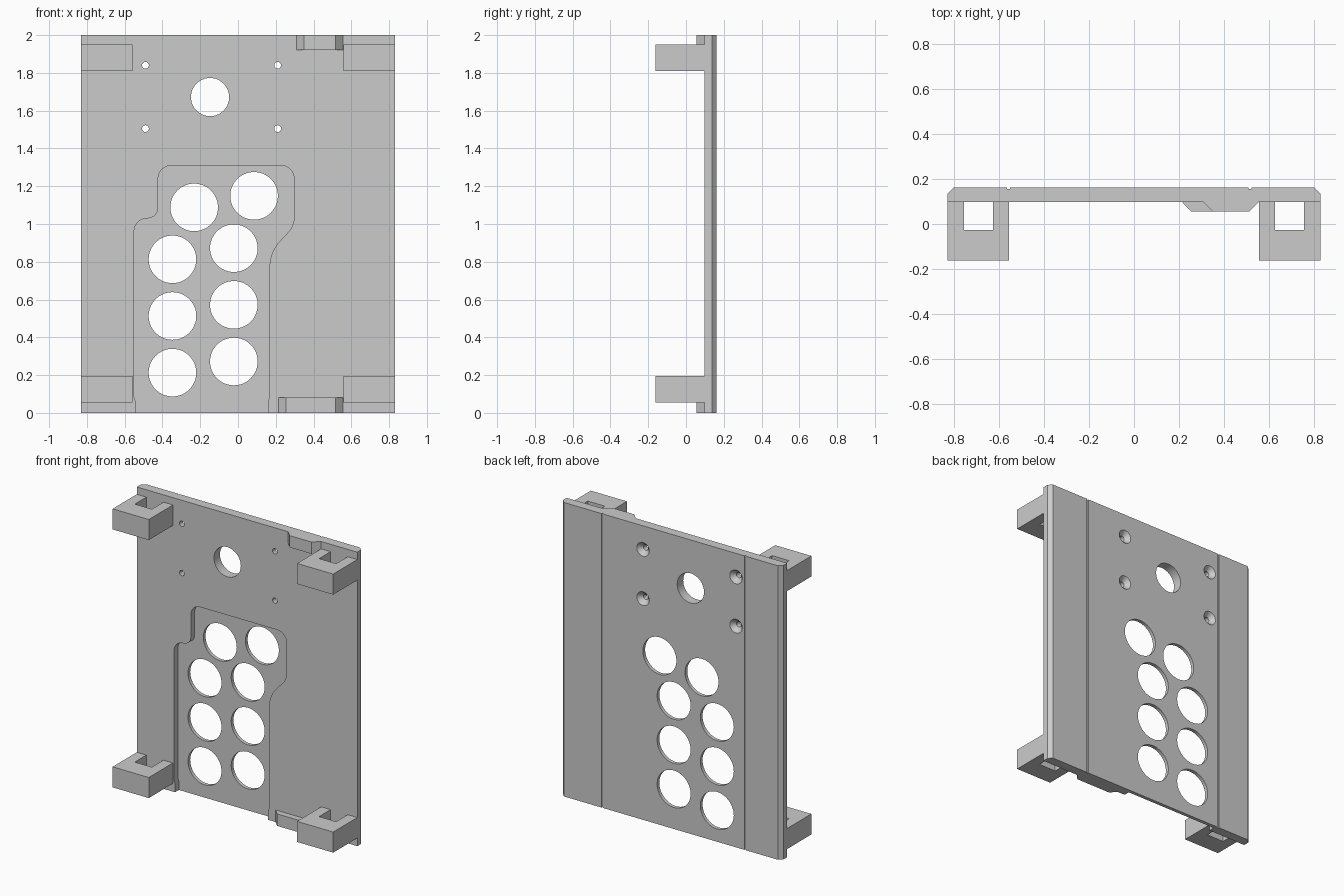
import bpy, bmesh, math
from mathutils import Vector

if "Cube" in bpy.data.objects:
    bpy.data.objects.remove(bpy.data.objects["Cube"], do_unlink=True)

SHADE = (0.6, 0.6, 0.6, 1)
grey = bpy.data.materials.new("light_grey")
grey.use_nodes = True
grey.diffuse_color = SHADE
grey.node_tree.nodes["Principled BSDF"].inputs["Base Color"].default_value = SHADE

FRONT, FLOOR, BACK = 0.097, 0.138, 0.162
HALF_W, HEIGHT = 0.83, 2.0


def make_object(name, bm):
    bmesh.ops.remove_doubles(bm, verts=bm.verts, dist=1e-5)
    bmesh.ops.recalc_face_normals(bm, faces=bm.faces)
    mesh = bpy.data.meshes.new(name)
    bm.to_mesh(mesh)
    bm.free()
    mesh.materials.append(grey)
    obj = bpy.data.objects.new(name, mesh)
    bpy.context.collection.objects.link(obj)
    return obj


def add_face(bm, points):
    bm.faces.new([bm.verts.new(p) for p in points])


def add_wall(bm, a, b, closed=True):
    """Strip of quads joining two matching rows of points."""
    for i in range(len(a) if closed else len(a) - 1):
        j = (i + 1) % len(a)
        add_face(bm, (a[i], a[j], b[j], b[i]))


def add_sheet(bm, y, loops):
    """Flat sheet at depth y: the first loop is the border, the rest are holes."""
    edges = []
    for loop in loops:
        verts = [bm.verts.new((x, y, z)) for x, z in loop]
        edges += [bm.edges.new((verts[i - 1], verts[i])) for i in range(len(verts))]
    bmesh.ops.triangle_fill(bm, edges=edges, use_beauty=True, normal=(0, -1, 0))


def prism(name, outline, z0, z1):
    bm = bmesh.new()
    low = [(x, y, z0) for x, y in outline]
    high = [(x, y, z1) for x, y in outline]
    add_face(bm, low)
    add_face(bm, high)
    add_wall(bm, low, high)
    return make_object(name, bm)


def at_depth(loop, y):
    return [(x, y, z) for x, z in loop]


def circle(x, z, r, sides):
    angles = [2 * math.pi * i / sides for i in range(sides)]
    return [(x + r * math.cos(t), z + r * math.sin(t)) for t in angles]


def rounded(corners, steps=8):
    """Path with each (x, z, radius) corner turned into an arc."""
    out = []
    for i, (x, z, r) in enumerate(corners):
        p = Vector((x, z))
        if r == 0:
            out.append((x, z))
            continue
        u = (Vector(corners[i - 1][:2]) - p).normalized()
        v = (Vector(corners[i + 1][:2]) - p).normalized()
        half = math.acos(u.dot(v)) / 2
        centre = p + (u + v).normalized() * (r / math.sin(half))
        start = p + u * (r / math.tan(half)) - centre
        end = p + v * (r / math.tan(half)) - centre
        first = math.atan2(start.y, start.x)
        # Shortest signed turn from start to end
        sweep = math.atan2(start.x * end.y - start.y * end.x, start.dot(end))
        for k in range(steps + 1):
            t = first + sweep * k / steps
            out.append((centre.x + r * math.cos(t), centre.y + r * math.sin(t)))
    return out


# Outline of the front recess, open at the bottom edge
recess = rounded([(-0.542, 0, 0), (-0.542, 0.06, 0), (-0.55, 0.085, 0),
                  (-0.55, 1.03, 0.07), (-0.423, 1.03, 0.056), (-0.423, 1.31, 0.07),
                  (0.297, 1.31, 0.07), (0.297, 0.99, 0.12), (0.167, 0.85, 0.2),
                  (0.167, 0.085, 0), (0.159, 0.06, 0), (0.159, 0, 0)])

# Eight large openings, one upper opening and four screw holes
spots = [(x, z + 0.3 * i) for i in range(3) for x, z in ((-0.347, 0.213), (-0.022, 0.272))]
spots += [(-0.232, 1.088), (0.085, 1.149)]
openings = [circle(x, z, 0.126, 64) for x, z in spots]
upper = circle(-0.148, 1.672, 0.101, 64)
screw_spots = [(x, z) for x in (-0.49, 0.21) for z in (1.505, 1.84)]
screws = [circle(x, z, 0.018, 32) for x, z in screw_spots]
sinks = [circle(x, z, 0.047, 32) for x, z in screw_spots]

# Cross-section around the rear: chamfered edges and two fine grooves
c, g = 0.025, 0.0065
rim = [(HALF_W, FRONT), (HALF_W, BACK - c), (HALF_W - c, BACK)]
for gx in (0.517, -0.56):
    rim += [(gx + g, BACK), (gx + g, BACK - g), (gx - g, BACK - g), (gx - g, BACK)]
rim += [(c - HALF_W, BACK), (-HALF_W, BACK - c), (-HALF_W, FRONT)]
right_x, left_x = 0.517 - g, -0.56 + g

# Back plate: front sheet, recess floor, rear panel and the walls between
bm = bmesh.new()
border = [(-HALF_W, 0)] + recess + [(HALF_W, 0), (HALF_W, HEIGHT), (-HALF_W, HEIGHT)]
panel = [(left_x, 0), (right_x, 0), (right_x, HEIGHT), (left_x, HEIGHT)]
add_sheet(bm, FRONT, [border, upper] + screws)
add_sheet(bm, FLOOR, [recess] + openings)
add_sheet(bm, BACK, [panel, upper] + openings + sinks)
add_wall(bm, at_depth(recess, FRONT), at_depth(recess, FLOOR), closed=False)
add_wall(bm, at_depth(upper, FRONT), at_depth(upper, BACK))
for loop in openings:
    add_wall(bm, at_depth(loop, FLOOR), at_depth(loop, BACK))
for hole, sink in zip(screws, sinks):
    add_wall(bm, at_depth(hole, FRONT), at_depth(hole, BACK - 0.03))
    add_wall(bm, at_depth(hole, BACK - 0.03), at_depth(sink, BACK))

# Rim strips on both sides of the rear panel, then the top and bottom ends
for part in (rim[:7], rim[7:]):
    add_wall(bm, [(x, y, 0) for x, y in part], [(x, y, HEIGHT) for x, y in part], closed=False)
add_face(bm, [(x, y, HEIGHT) for x, y in rim])
notch = [(recess[0][0], FRONT), (recess[0][0], FLOOR), (recess[-1][0], FLOOR), (recess[-1][0], FRONT)]
add_face(bm, [(x, y, 0) for x, y in rim + notch])
plate = make_object("back_plate", bm)

# Four U-shaped clips on the corners
for side, label in ((1, "left"), (-1, "right")):
    for z, level in ((0.055, "lower"), (1.81, "upper")):
        u_shape = [(0.558, FRONT), (0.558, -0.162), (HALF_W, -0.162), (HALF_W, FRONT),
                   (0.758, FRONT), (0.758, -0.027), (0.629, -0.027), (0.629, FRONT)]
        prism(f"{level}_{label}_clip", [(side * x, y) for x, y in u_shape], z, z + 0.14)

# Bevelled tabs on the top and bottom edges
for name, x0, z0, z1 in (("top_tab", 0.31, 1.92, HEIGHT), ("bottom_tab", 0.215, 0, 0.082)):
    prism(name, [(x0, FRONT), (x0 + 0.04, 0.056), (0.515, 0.056), (0.555, FRONT)], z0, z1)

# Smooth the round walls and keep the edges sharp
bpy.ops.object.select_all(action="DESELECT")
plate.select_set(True)
bpy.context.view_layer.objects.active = plate
bpy.ops.object.shade_smooth_by_angle(angle=math.radians(25))
